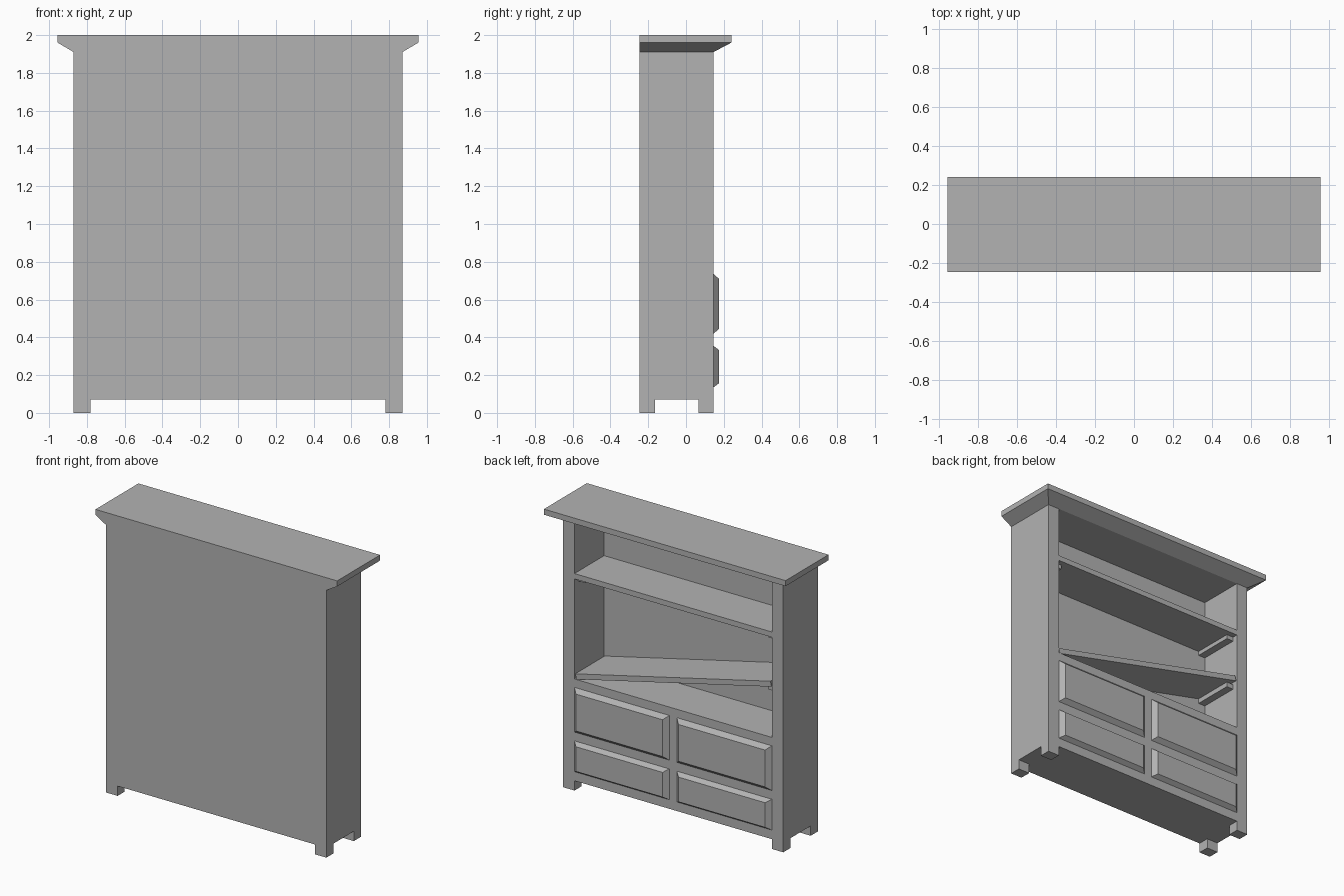
import bpy
import bmesh
from math import atan2, cos
from mathutils import Matrix, Vector

cube = bpy.data.objects.get("Cube")
if cube:
    bpy.data.objects.remove(cube, do_unlink=True)

# One plain grey paint
GREY = (0.45, 0.45, 0.45, 1.0)
paint = bpy.data.materials.new("grey_paint")
paint.use_nodes = True
paint.diffuse_color = GREY
paint.node_tree.nodes["Principled BSDF"].inputs["Base Color"].default_value = GREY


def finish(name, bm):
    bmesh.ops.recalc_face_normals(bm, faces=bm.faces)
    mesh = bpy.data.meshes.new(name)
    bm.to_mesh(mesh)
    bm.free()
    mesh.materials.append(paint)
    obj = bpy.data.objects.new(name, mesh)
    bpy.context.scene.collection.objects.link(obj)
    return obj


def box(name, x, y, z):
    """Box spanning the given (low, high) ranges."""
    bm = bmesh.new()
    lo, hi = Vector((x[0], y[0], z[0])), Vector((x[1], y[1], z[1]))
    bmesh.ops.create_cube(bm, size=1, matrix=Matrix.Translation((lo + hi) / 2)
                          @ Matrix.Diagonal((hi - lo).to_4d()))
    return finish(name, bm)


def loft(name, rings):
    """Closed solid joining matching four-cornered rings."""
    bm = bmesh.new()
    loops = [[bm.verts.new(p) for p in ring] for ring in rings]
    for a, b in zip(loops, loops[1:]):
        for i in range(4):
            j = (i + 1) % 4
            bm.faces.new((a[i], a[j], b[j], b[i]))
    bm.faces.new(loops[0])
    bm.faces.new(loops[-1])
    return finish(name, bm)


# Main dimensions
W, INNER = 0.87, 0.78
BACK, PANEL, FRONT = -0.245, -0.19, 0.145
BASE, CABINET, CEILING = 0.07, 0.797, 1.91
SHELF_Z, LEDGE_Z, BOARD = 1.512, 1.145, 0.038

# Carcass: sides, back panel and solid drawer cabinet
for side, s in (("left", 1), ("right", -1)):
    box(side + "_side", sorted((s * INNER, s * W)), (BACK, FRONT), (BASE, CEILING))
    for end, y in (("back", (BACK, -0.165)), ("front", (0.065, FRONT))):
        box(f"{side}_{end}_foot", sorted((s * INNER, s * W)), y, (0, BASE))
    # Cleat under the level shelf
    box(side + "_upper_cleat", sorted((s * 0.725, s * INNER)), (PANEL, 0.105),
        (SHELF_Z - 0.03, SHELF_Z))
box("back_panel", (-INNER, INNER), (BACK, PANEL), (BASE, CEILING))
box("drawer_cabinet", (-INNER, INNER), (PANEL, FRONT), (BASE, CABINET))

# Flared cornice with a flat back
loft("cornice", [[(-w, BACK, z), (w, BACK, z), (w, f, z), (-w, f, z)]
                 for w, f, z in ((W, FRONT, CEILING), (0.955, 0.24, 1.96), (0.955, 0.24, 2))])

# Raised drawer fronts with bevelled borders
for row, z0, z1, inset in (("lower", 0.135, 0.355, 0.022), ("upper", 0.418, 0.737, 0.028)):
    for side, x0, x1 in (("left", 0.03, INNER), ("right", -INNER, -0.03)):
        loft(f"{row}_{side}_drawer_front",
             [[(x0 + dx, y, z0 + dz), (x1 - dx, y, z0 + dz),
               (x1 - dx, y, z1 - dz), (x0 + dx, y, z1 - dz)]
              for y, dx, dz in ((FRONT, 0, 0), (0.175, 0.033, inset))])

# Level shelf
box("upper_shelf", (-INNER, INNER), (PANEL, FRONT), (SHELF_Z, SHELF_Z + BOARD))

# Fallen shelf resting on one remaining cleat
box("lower_cleat", (-INNER, -0.725), (PANEL, 0.105), (LEDGE_Z - 0.035, LEDGE_Z))
low_x = 0.767
tilt = atan2(LEDGE_Z - CABINET, low_x + 0.725)
length = (low_x + 0.775) / cos(tilt)
fallen = box("fallen_shelf", (-length, 0), (PANEL, FRONT - 0.003), (0, BOARD))
fallen.location = (low_x, 0, CABINET)
fallen.rotation_euler.y = tilt
